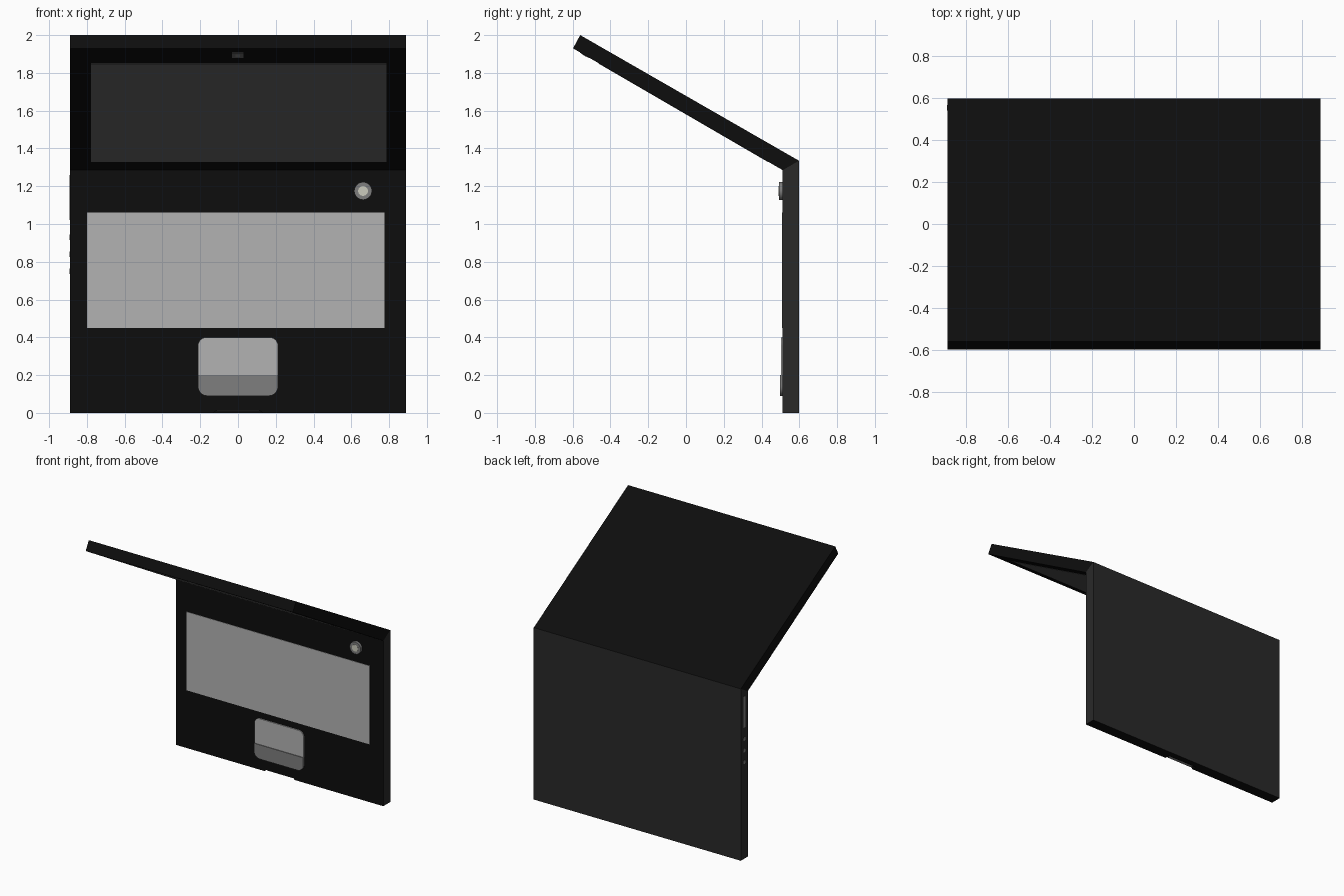
import bpy, bmesh
from math import sin, cos, pi
from mathutils import Vector

if "Cube" in bpy.data.objects:
    bpy.data.objects.remove(bpy.data.objects["Cube"])


def material(name, v, tint=(1, 1, 1)):
    m = bpy.data.materials.new(name)
    m.diffuse_color = (v * tint[0], v * tint[1], v * tint[2], 1)
    m.use_nodes = True
    m.node_tree.nodes["Principled BSDF"].inputs["Base Color"].default_value = m.diffuse_color
    return m


BLACK = material("black", 0.004)
CASE = material("case_grey", 0.022)
PANEL = material("panel_grey", 0.45)
BUTTON = material("button_grey", 0.21)
SCREEN = material("screen_grey", 0.13)
GLOW = material("power_light", 0.6, (1, 1, 0.85))


def prism(name, pts, a, b, axis, mat):
    """Extrude a 2D outline from a to b along an axis (x: yz outline, y: xz outline)."""
    def place(p, d):
        return (d, p[0], p[1]) if axis == "x" else (p[0], d, p[1])
    bm = bmesh.new()
    lo = [bm.verts.new(place(p, a)) for p in pts]
    hi = [bm.verts.new(place(p, b)) for p in pts]
    bm.faces.new(lo)
    bm.faces.new(hi)
    n = len(pts)
    for i in range(n):
        bm.faces.new((lo[i], lo[(i + 1) % n], hi[(i + 1) % n], hi[i]))
    bmesh.ops.recalc_face_normals(bm, faces=bm.faces)
    me = bpy.data.meshes.new(name)
    bm.to_mesh(me)
    bm.free()
    me.materials.append(mat)
    ob = bpy.data.objects.new(name, me)
    bpy.context.collection.objects.link(ob)
    return ob


def smooth(ob):
    bpy.ops.object.select_all(action="DESELECT")
    ob.select_set(True)
    bpy.context.view_layer.objects.active = ob
    bpy.ops.object.shade_smooth_by_angle()


def rounded(u0, u1, v0, v1, bottom=0.0, top=0.0, steps=6):
    """Rectangle outline with separate corner radii for bottom and top."""
    pts = []
    for k, (u, v, su, sv, r) in enumerate(((u1, v1, -1, -1, top), (u0, v1, 1, -1, top),
                                           (u0, v0, 1, 1, bottom), (u1, v0, -1, 1, bottom))):
        if r == 0:
            pts.append((u, v))
            continue
        for i in range(steps + 1):
            t = (k + i / steps) * pi / 2
            pts.append((u + su * r + r * cos(t), v + sv * r + r * sin(t)))
    return pts


def circle(u, v, r, n=24):
    return [(u + r * cos(2 * pi * i / n), v + r * sin(2 * pi * i / n)) for i in range(n)]


W = 0.89

# base with mitred hinge edge; the deck side is black
base = prism("base", [(0.512, 0), (0.598, 0), (0.598, 1.335), (0.512, 1.285)], -W, W, "x", CASE)
base.data.materials.append(BLACK)
for f in base.data.polygons:
    if f.normal.y < -0.9 or abs(f.normal.z) > 0.9:
        f.material_index = 1

# finger notch in the front edge
cutter = prism("notch_cutter", [(-0.13, -0.01), (0.13, -0.01), (0.13, 0), (0.115, 0.012),
                                (-0.115, 0.012), (-0.13, 0)], 0.45, 0.55, "y", BLACK)
cutter.hide_render = True
cutter.hide_viewport = True
cut = base.modifiers.new("notch", "BOOLEAN")
cut.object = cutter
cut.operation = "DIFFERENCE"
cut.solver = "EXACT"
prism("notch_lining", rounded(-0.11, 0.11, 0.009, 0.014), 0.514, 0.548, "y", BUTTON)

# lid leaning forward over the base
prism("lid", [(0.512, 1.285), (0.598, 1.335), (-0.56, 2.0), (-0.598, 1.93)], -W, W, "x", BLACK)

# screen and camera on the inner lid face
foot, tip = Vector((0.512, 1.285)), Vector((-0.598, 1.93))
along = (tip - foot).normalized()
out = Vector((-along.y, along.x))


def on_lid(name, z0, z1, x0, x1, height, mat):
    p, q = (foot + (tip - foot) * ((z - foot.y) / (tip.y - foot.y)) for z in (z0, z1))
    return prism(name, [p - out * 0.01, q - out * 0.01, q + out * height, p + out * height],
                 x0, x1, "x", mat)


if out.y > 0:
    out = -out
on_lid("screen", 1.33, 1.85, -0.778, 0.785, 0.002, SCREEN)
on_lid("camera_frame", 1.88, 1.908, -0.031, 0.029, 0.002, SCREEN)
on_lid("camera_lens", 1.888, 1.9, -0.013, 0.011, 0.004, BUTTON)

# keyboard panel
prism("keyboard", rounded(-0.80, 0.775, 0.45, 1.06), 0.509, 0.52, "y", PANEL)

# touchpad and its button bar
smooth(prism("touchpad", rounded(-0.212, 0.212, 0.2, 0.4, top=0.045), 0.503, 0.52, "y", PANEL))
smooth(prism("touchpad_buttons", rounded(-0.212, 0.212, 0.09, 0.2, bottom=0.05), 0.498, 0.52, "y", BUTTON))

# power button
smooth(prism("power_button", circle(0.662, 1.175, 0.047, 32), 0.492, 0.52, "y", BUTTON))
smooth(prism("power_light", circle(0.662, 1.175, 0.026), 0.490, 0.52, "y", GLOW))

# disc slot and audio jacks on the left side
prism("disc_slot", rounded(0.543, 0.568, 1.02, 1.26), -W - 0.002, -W + 0.01, "x", BUTTON)
for i, z in enumerate((0.93, 0.84, 0.75)):
    smooth(prism(f"audio_jack_{i + 1}", circle(0.555, z, 0.014, 16), -W - 0.002, -W + 0.01, "x", BUTTON))
